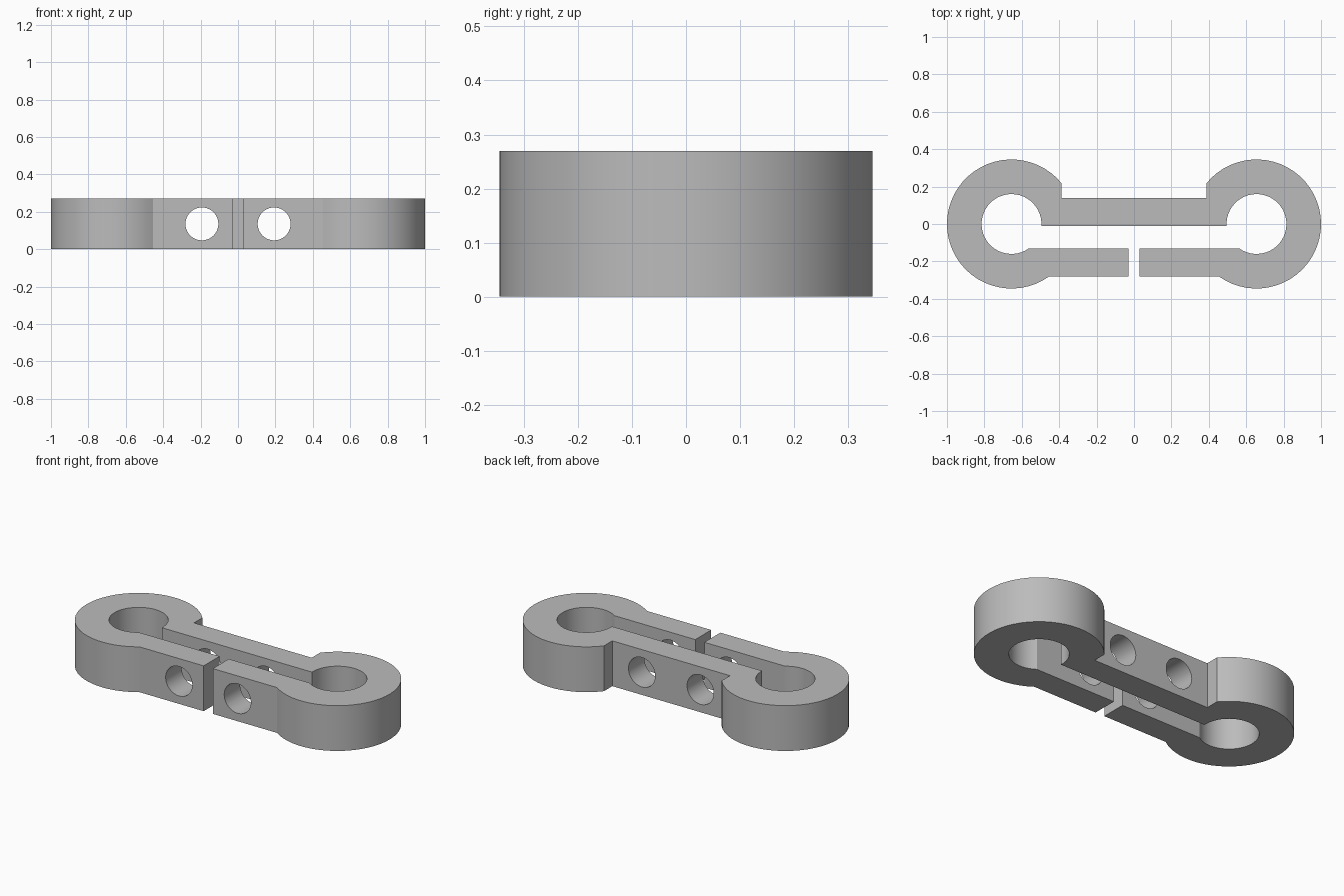
import bpy, bmesh, math

cube = bpy.data.objects.get("Cube")
if cube:
    bpy.data.objects.remove(cube, do_unlink=True)

HEIGHT = 0.27
RING_X, OUTER_R, INNER_R = 0.655, 0.345, 0.16
BACK_TOP, BACK_BOTTOM = 0.14, -0.01
FRONT_TOP, FRONT_BOTTOM = -0.13, -0.28
GAP, SHOULDER_X = 0.03, 0.388
HOLE_X, HOLE_R = 0.193, 0.088

grey = bpy.data.materials.new("grey")
grey.use_nodes = True
colour = (0.5, 0.5, 0.5, 1)
grey.diffuse_color = colour
grey.node_tree.nodes["Principled BSDF"].inputs["Base Color"].default_value = colour


def arc(radius, start, end, steps):
    """Points on the ring around (RING_X, 0), between two angles."""
    angles = [start + (end - start) * i / steps for i in range(steps + 1)]
    return [(RING_X + radius * math.cos(a), radius * math.sin(a)) for a in angles]


def mirror(points):
    return [(-x, y) for x, y in points]


# Half outlines: outside of ring and bars, then the inside of the slot
outer_start = -math.pi - math.asin(FRONT_BOTTOM / OUTER_R)
outer_end = math.acos((SHOULDER_X - RING_X) / OUTER_R)
outer = [(GAP, FRONT_BOTTOM)] + arc(OUTER_R, outer_start, outer_end, 40)
outer.append((SHOULDER_X, BACK_TOP))

inner_start = -math.pi - math.asin(FRONT_TOP / INNER_R)
inner_end = math.pi - math.asin(BACK_BOTTOM / INNER_R)
inner = [(GAP, FRONT_TOP)] + arc(INNER_R, inner_start, inner_end, 40)

outline = outer + mirror(outer)[::-1] + mirror(inner) + inner[::-1]

# Clamp body, extruded from the outline
bm = bmesh.new()
base = bm.faces.new([bm.verts.new((x, y, 0)) for x, y in outline])
top = bmesh.ops.extrude_face_region(bm, geom=[base])["geom"]
bmesh.ops.translate(bm, vec=(0, 0, HEIGHT),
                    verts=[v for v in top if isinstance(v, bmesh.types.BMVert)])
bmesh.ops.recalc_face_normals(bm, faces=bm.faces)
mesh = bpy.data.meshes.new("clamp_body")
bm.to_mesh(mesh)
bm.free()
body = bpy.data.objects.new("clamp_body", mesh)
bpy.context.collection.objects.link(body)
mesh.materials.append(grey)

# Bolt holes through the back and front bars
for side, name in ((1, "left"), (-1, "right")):
    bpy.ops.mesh.primitive_cylinder_add(
        vertices=40, radius=HOLE_R, depth=1,
        location=(side * HOLE_X, 0, HEIGHT / 2), rotation=(math.pi / 2, 0, 0))
    cutter = bpy.context.object
    cutter.name = name + "_bolt_hole_cutter"
    cutter.data.materials.append(grey)
    cut = body.modifiers.new(name + "_bolt_hole", "BOOLEAN")
    cut.operation = "DIFFERENCE"
    cut.solver = "EXACT"
    cut.object = cutter
    bpy.context.view_layer.objects.active = body
    bpy.ops.object.select_all(action="DESELECT")
    body.select_set(True)
    bpy.ops.object.modifier_apply(modifier=cut.name)
    bpy.data.objects.remove(cutter, do_unlink=True)

bpy.ops.object.shade_smooth_by_angle(angle=math.radians(25))
